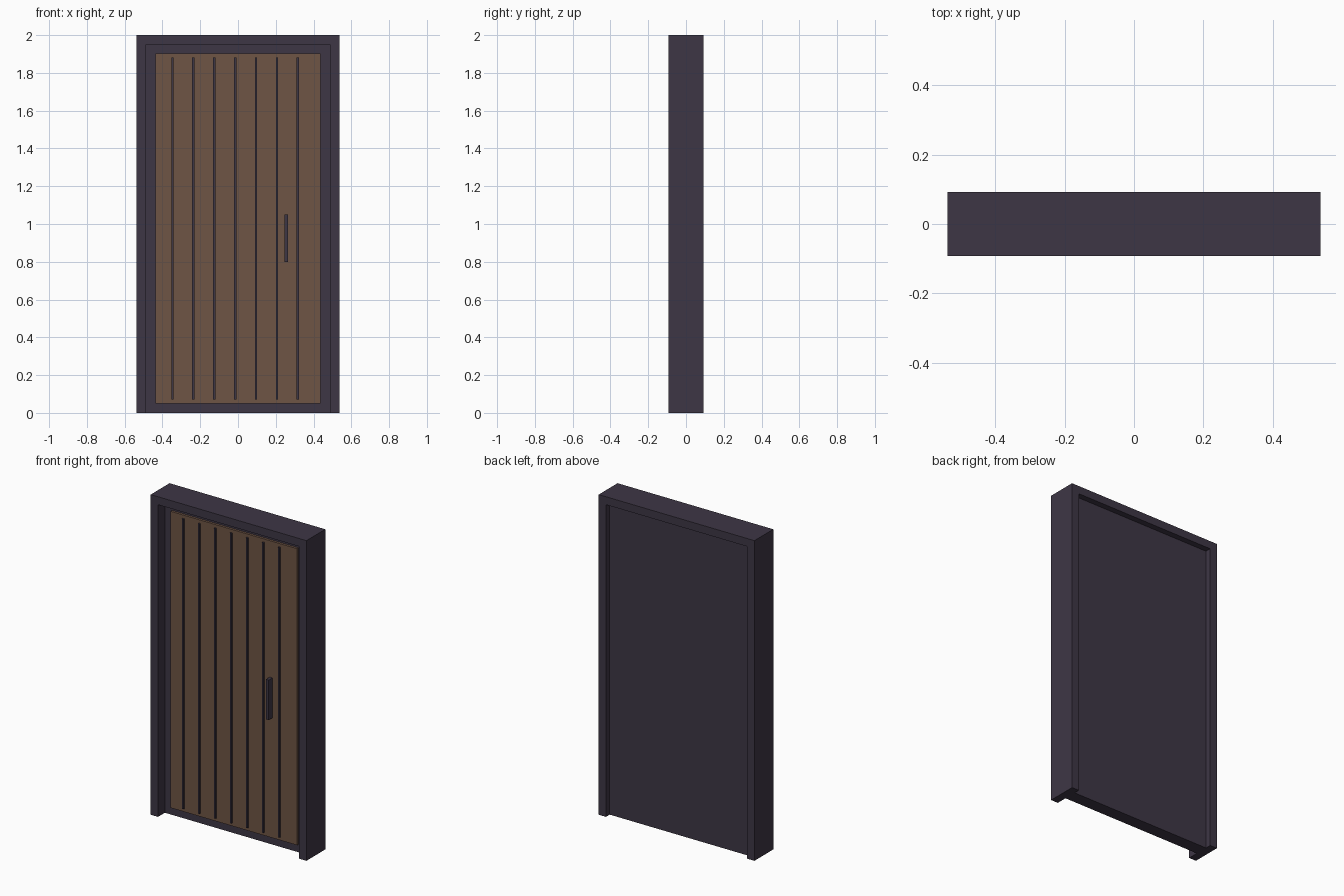
import bpy
import bmesh

default = bpy.data.objects.get("Cube")
if default:
    bpy.data.objects.remove(default, do_unlink=True)


def make_material(name, colour):
    mat = bpy.data.materials.new(name)
    mat.use_nodes = True
    mat.diffuse_color = (*colour, 1)
    mat.node_tree.nodes["Principled BSDF"].inputs["Base Color"].default_value = (*colour, 1)
    return mat


dark = make_material("dark_plum_grey", (0.048, 0.037, 0.060))
wood = make_material("brown_wood", (0.156, 0.089, 0.058))


def finish(name, bm, mat):
    bmesh.ops.recalc_face_normals(bm, faces=bm.faces)
    mesh = bpy.data.meshes.new(name)
    bm.to_mesh(mesh)
    bm.free()
    mesh.materials.append(mat)
    obj = bpy.data.objects.new(name, mesh)
    bpy.context.collection.objects.link(obj)
    return obj


def box(name, x, y, z, mat):
    """Box spanning the given (min, max) ranges."""
    bm = bmesh.new()
    bmesh.ops.create_cube(bm, size=1)
    for v in bm.verts:
        v.co = [r[0] if c < 0 else r[1] for c, r in zip(v.co, (x, y, z))]
    return finish(name, bm, mat)


HALF_W, HALF_D, HEIGHT, RIM = 0.538, 0.093, 2.0, 0.05
INNER = HALF_W - RIM

# Door frame: an upside-down U profile pushed back through the wall depth
outline = [(-HALF_W, 0), (-HALF_W, HEIGHT), (HALF_W, HEIGHT), (HALF_W, 0),
           (INNER, 0), (INNER, HEIGHT - RIM), (-INNER, HEIGHT - RIM), (-INNER, 0)]
bm = bmesh.new()
face = bm.faces.new([bm.verts.new((x, -HALF_D, z)) for x, z in outline])
pushed = bmesh.ops.extrude_face_region(bm, geom=[face], use_keep_orig=True)["geom"]
for v in pushed:
    if isinstance(v, bmesh.types.BMVert):
        v.co.y = HALF_D
finish("door_frame", bm, dark)

# Door leaf, set back on both sides
box("door_leaf", (-INNER, INNER), (-0.025, 0.056), (0, HEIGHT - RIM), dark)

# Raised wooden panel on the front
box("wood_panel", (-0.437, 0.437), (-0.04, -0.025), (0.05, 1.902), wood)

# Dark vertical strips across the panel
for i in range(7):
    x = -0.347 + i * 0.1106
    box(f"panel_strip_{i + 1}", (x - 0.006, x + 0.006), (-0.05, -0.04), (0.07, 1.882), dark)

# Pull handle
box("handle", (0.247, 0.266), (-0.077, -0.04), (0.8, 1.05), dark)
